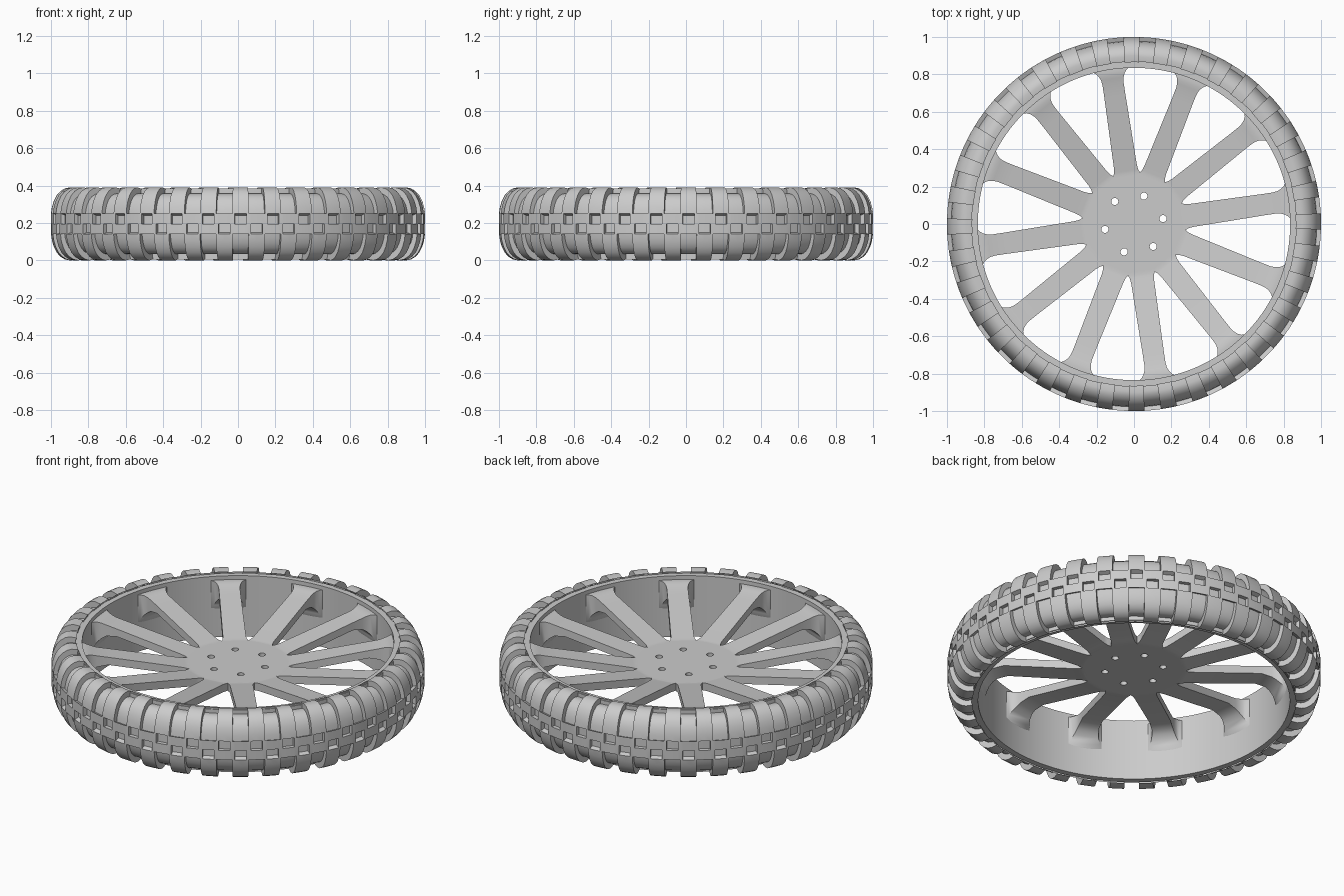
import bpy, bmesh, math
from math import sin, cos, radians, tau

cube = bpy.data.objects.get("Cube")
if cube:
    bpy.data.objects.remove(cube, do_unlink=True)

GREY = (0.6, 0.6, 0.6, 1)
grey = bpy.data.materials.new("plain grey")
grey.use_nodes = True
grey.diffuse_color = GREY
grey.node_tree.nodes["Principled BSDF"].inputs["Base Color"].default_value = GREY

MID, BEAD = 0.195, 0.865      # mid height, tyre bead radius
PHASE = radians(8.5)          # direction of the first spoke


def finish(obj, angle=30):
    obj.data.materials.clear()
    obj.data.materials.append(grey)
    bpy.ops.object.select_all(action='DESELECT')
    obj.select_set(True)
    bpy.context.view_layer.objects.active = obj
    bpy.ops.object.shade_smooth_by_angle(angle=radians(angle))


def add_mesh(name, bm, angle=30):
    bmesh.ops.recalc_face_normals(bm, faces=bm.faces)
    me = bpy.data.meshes.new(name)
    bm.to_mesh(me)
    bm.free()
    obj = bpy.data.objects.new(name, me)
    bpy.context.collection.objects.link(obj)
    finish(obj, angle)
    return obj


def revolve(bm, profile, angles, closed=False):
    """Sweep (radius, z) points round the axle; yields faces with their row and column."""
    grid = [[bm.verts.new((r * cos(a), r * sin(a), z)) for r, z in profile] for a in angles]
    rows = len(profile) - (0 if closed else 1)
    out = []
    for i, col in enumerate(grid):
        nxt = grid[(i + 1) % len(grid)]
        for j in range(rows):
            k = (j + 1) % len(profile)
            out.append((bm.faces.new((col[j], nxt[j], nxt[k], col[k])), j, i))
    return out


# Tyre: rounded shell with staggered grooves and square pockets sunk into it
def tyre():
    upper = [(BEAD, 0.384), (0.9, 0.39), (0.925, 0.385), (0.95, 0.37), (0.97, 0.348),
             (0.985, 0.318), (0.995, 0.285), (1.0, 0.25)]
    profile = upper + [(1.0, MID)] + [(r, 2 * MID - z) for r, z in reversed(upper)]
    cuts = [-0.5, -0.32, -0.25, -0.18, 0, 0.18, 0.25, 0.32]
    ends = cuts[1:] + [0.5]
    pitches = 36
    start = radians(0.8)
    angles = [start + (p + c) * tau / pitches for p in range(pitches) for c in cuts]
    bm = bmesh.new()
    sunk = []
    for face, j, i in revolve(bm, profile, angles):
        n = i % len(cuts)
        u = abs(cuts[n] + ends[n]) / 2
        z = (profile[j][1] + profile[j + 1][1]) / 2
        above = z > MID
        shoulder = abs(z - MID) > 0.055
        if shoulder:
            low = u > 0.25 if above else u < 0.25
        else:
            low = u < 0.18 if above else u > 0.32
        if low:
            sunk.append(face)
    bmesh.ops.recalc_face_normals(bm, faces=bm.faces)
    new = bmesh.ops.extrude_face_region(bm, geom=sunk)["geom"]
    bmesh.ops.delete(bm, geom=[f for f in sunk if f.is_valid], context='FACES')
    k = 0.83
    for v in new:
        if isinstance(v, bmesh.types.BMVert):
            r = math.hypot(v.co.x, v.co.y)
            s = (BEAD + (r - BEAD) * k) / r
            v.co = (v.co.x * s, v.co.y * s, MID + (v.co.z - MID) * k)
    add_mesh("tyre", bm)


# Rim: plain hoop inside the tyre
def rim():
    bm = bmesh.new()
    section = [(0.835, 0.015), (0.87, 0.015), (0.87, 0.375), (0.835, 0.375)]
    revolve(bm, section, [tau * i / 144 for i in range(144)], closed=True)
    add_mesh("rim", bm)


# Spokes: lofted bars, rising outward and flaring into the rim
def spokes():
    stations = [  # radius, half width, top, bottom
        (0.255, 0.071, 0.255, 0.21), (0.272, 0.071, 0.255, 0.21), (0.285, 0.065, 0.257, 0.212),
        (0.31, 0.062, 0.261, 0.216), (0.7, 0.057, 0.328, 0.283), (0.76, 0.057, 0.338, 0.272),
        (0.785, 0.061, 0.345, 0.256), (0.805, 0.069, 0.35, 0.236), (0.822, 0.082, 0.352, 0.21),
        (0.832, 0.097, 0.352, 0.185), (0.845, 0.115, 0.352, 0.17)]
    for n in range(12):
        a = PHASE + n * tau / 12
        bm = bmesh.new()
        rings = []
        for r, w, top, bottom in stations:
            corners = ((-w, bottom), (w, bottom), (w, top), (-w, top))
            rings.append([bm.verts.new((r * cos(a) - s * sin(a), r * sin(a) + s * cos(a), z))
                          for s, z in corners])
        for p, q in zip(rings, rings[1:]):
            for j in range(4):
                k = (j + 1) % 4
                bm.faces.new((p[j], p[k], q[k], q[j]))
        bm.faces.new(rings[0])
        bm.faces.new(rings[-1])
        add_mesh(f"spoke_{n + 1}", bm, 40)


# Hub: flat disc pierced by a ring of bolt holes
def hub():
    cu = bpy.data.curves.new("hub", 'CURVE')
    cu.dimensions = '2D'
    cu.fill_mode = 'BOTH'
    cu.extrude = 0.0225

    def circle(cx, cy, radius, count):
        sp = cu.splines.new('POLY')
        sp.points.add(count - 1)
        for i, p in enumerate(sp.points):
            t = tau * i / count
            p.co = (cx + radius * cos(t), cy + radius * sin(t), 0, 1)
        sp.use_cyclic_u = True

    circle(0, 0, 0.272, 72)
    for n in range(6):
        a = PHASE + radians(2) + n * tau / 6
        circle(0.158 * cos(a), 0.158 * sin(a), 0.019, 20)
    obj = bpy.data.objects.new("hub", cu)
    obj.location.z = 0.2325
    bpy.context.collection.objects.link(obj)
    bpy.ops.object.select_all(action='DESELECT')
    obj.select_set(True)
    bpy.context.view_layer.objects.active = obj
    bpy.ops.object.convert(target='MESH')
    finish(bpy.context.view_layer.objects.active)


tyre()
rim()
spokes()
hub()
